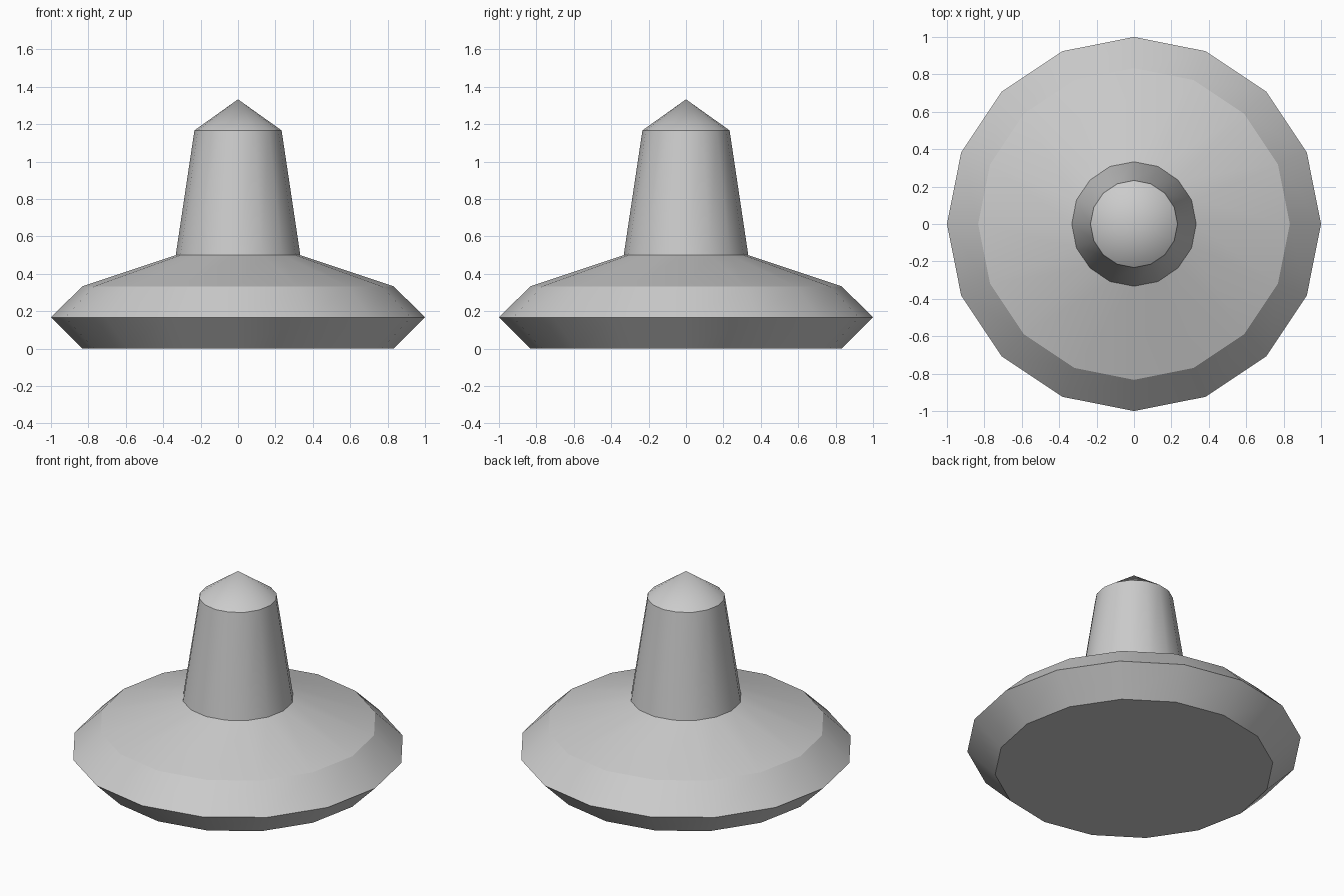
import bpy, bmesh, math

cube = bpy.data.objects.get("Cube")
if cube:
    bpy.data.objects.remove(cube, do_unlink=True)

SIDES = 16

# Single plain grey
grey = bpy.data.materials.new("light grey")
grey.use_nodes = True
colour = (0.6, 0.6, 0.6, 1)
grey.diffuse_color = colour
grey.node_tree.nodes["Principled BSDF"].inputs["Base Color"].default_value = colour


def lathe(name, profile):
    """Turn a (radius, height) profile around z; zero radius makes a tip."""
    bm = bmesh.new()
    rings = []
    for r, z in profile:
        count = SIDES if r else 1
        rings.append([bm.verts.new((r * math.cos(math.tau * i / SIDES),
                                    r * math.sin(math.tau * i / SIDES), z))
                      for i in range(count)])
    for low, high in zip(rings, rings[1:]):
        for i in range(SIDES):
            j = (i + 1) % SIDES
            if len(high) == 1:
                bm.faces.new((low[i], low[j], high[0]))
            else:
                bm.faces.new((low[i], low[j], high[j], high[i]))
    bm.faces.new(rings[0][::-1])
    mesh = bpy.data.meshes.new(name)
    bm.to_mesh(mesh)
    bm.free()
    mesh.materials.append(grey)
    obj = bpy.data.objects.new(name, mesh)
    bpy.context.collection.objects.link(obj)
    # Smooth around each band, sharp between bands
    bpy.ops.object.select_all(action="DESELECT")
    obj.select_set(True)
    bpy.context.view_layer.objects.active = obj
    bpy.ops.object.shade_smooth_by_angle(angle=math.radians(24))
    return obj


# Faceted disc, tapered stem and pointed cap in one turned body
lathe("turned_body", [(0.833, 0), (1, 0.167), (0.833, 0.333), (0.333, 0.5),
                      (0.233, 1.167), (0, 1.333)])
